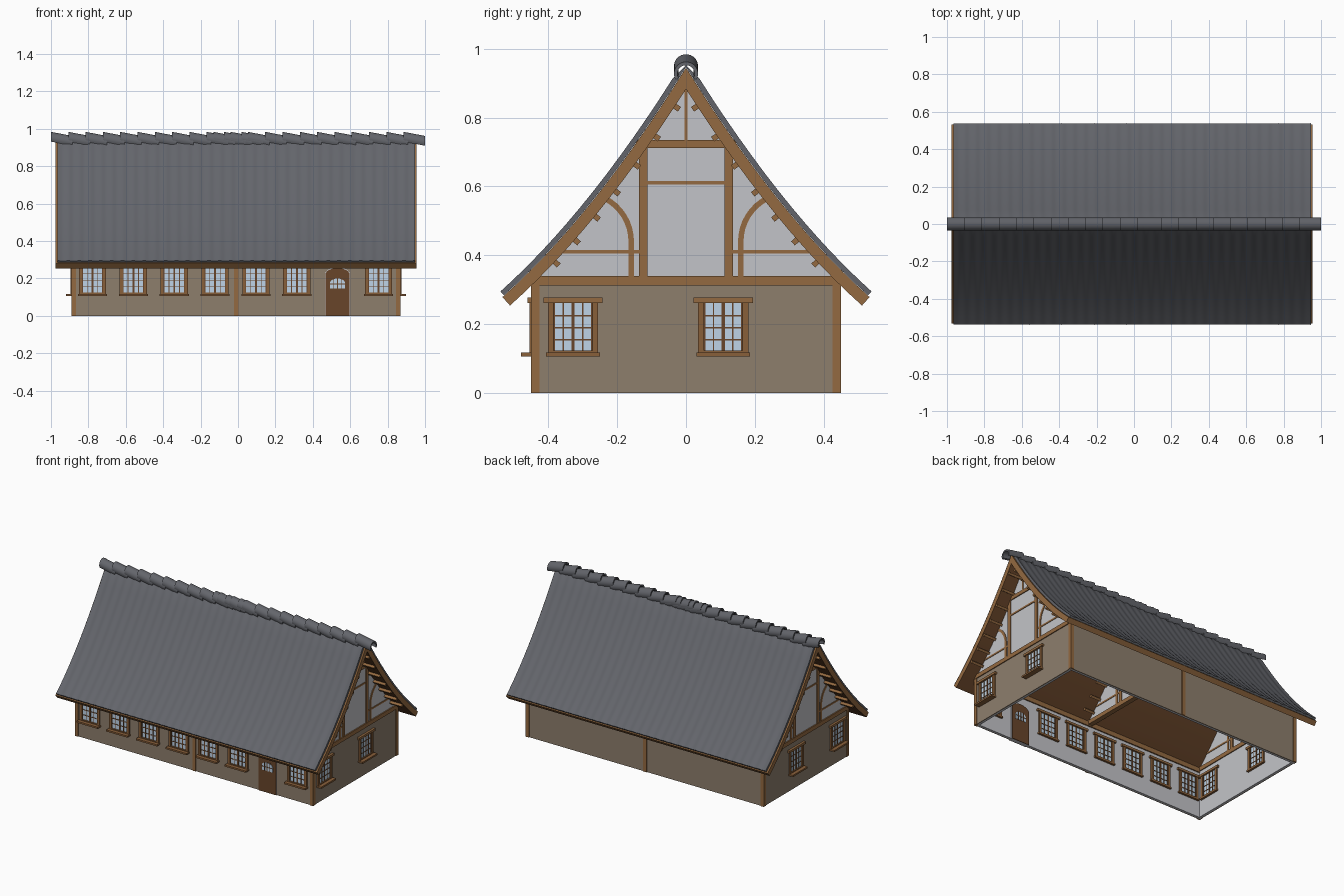
import bpy, bmesh, math
from mathutils import Matrix, Vector

if "Cube" in bpy.data.objects:
    bpy.data.objects.remove(bpy.data.objects["Cube"])


def material(name, rgb):
    m = bpy.data.materials.new(name)
    m.use_nodes = True
    m.diffuse_color = (*rgb, 1)
    m.node_tree.nodes["Principled BSDF"].inputs["Base Color"].default_value = (*rgb, 1)
    return m


SLATE = material("slate", (0.125, 0.13, 0.147))
TIMBER = material("timber", (0.295, 0.142, 0.052))
WINDOW_WOOD = material("window_wood", (0.25, 0.115, 0.042))
DARK = material("dark_wood", (0.14, 0.06, 0.023))
CLAY = material("clay_wall", (0.27, 0.21, 0.152))
PLASTER = material("plaster", (0.545, 0.55, 0.58))
GLASS = material("glass", (0.58, 0.74, 0.90))

CX, HALF_X, HALF_Y = -0.01, 0.875, 0.445
PLATE = 0.34
parts = {}
IDENT = Matrix()


def part(name, mat):
    return parts.setdefault(name, (bmesh.new(), mat))[0]


def box(name, mat, lo, hi, m=IDENT):
    lo, hi = Vector(lo), Vector(hi)
    local = Matrix.Translation((lo + hi) / 2) @ Matrix.Diagonal((*(hi - lo), 1))
    bmesh.ops.create_cube(part(name, mat), size=1, matrix=m @ local)


def loft(name, mat, rings):
    """Joins closed rings of points into a capped solid."""
    bm = part(name, mat)
    vs = [[bm.verts.new(p) for p in ring] for ring in rings]
    n = len(vs[0])
    faces = [bm.faces.new((a[i], a[(i + 1) % n], b[(i + 1) % n], b[i]))
             for a, b in zip(vs, vs[1:]) for i in range(n)]
    faces += [bm.faces.new(vs[0]), bm.faces.new(vs[-1])]
    bmesh.ops.recalc_face_normals(bm, faces=faces)


# Roof curve: height over y, and points offset square to it
def roof_point(y, t):
    s = -1.61 + 1.352 * y
    k = math.hypot(1, s)
    return Vector((y - t * s / k, 0.945 - 1.61 * y + 0.676 * y * y + t / k))


def slope(t, end=0.535, steps=14):
    """One half of the roof section at offset t, from ridge to eave."""
    start = -t * 0.85
    pts = [roof_point(start + (end - start) * i / steps, t) for i in range(steps + 1)]
    pts[0].x = 0
    return [(p.x, min(p.y, 0.952)) for p in pts]


def section(x, lo, hi, end):
    top, low = slope(hi, end), slope(lo, end)
    ring = [(-y, z) for y, z in reversed(top)] + top[1:]
    ring += list(reversed(low)) + [(-y, z) for y, z in low[1:]]
    return [(x, y, z) for y, z in ring]


# Roof: timber deck, dark below, and wavy slate covering
loft("roof_deck", TIMBER, [section(CX + x, -0.033, 0, 0.533) for x in (-0.965, 0.965)])
for f in parts["roof_deck"][0].faces:
    inward = f.normal.y * f.calc_center_median().y < 0
    f.material_index = int(inward and f.normal.z < -0.2)
WAVES, PER = 33, 6
rings = []
for i in range(WAVES * PER + 1):
    w = 0.002 * math.cos(2 * math.pi * i / PER)
    rings.append(section(CX - 0.955 + 1.91 * i / (WAVES * PER), 0.001, 0.014 + w, 0.528))
loft("roof_slates", SLATE, rings)

# Ridge caps: two overlapping runs of tilted round tiles
for start in (-1.0, -0.132):
    for k in range(12):
        rings = []
        for x, z in ((0, 0.949), (0.115, 0.927)):
            arc = [math.radians(-30 + 16 * i) for i in range(16)]
            ring = [(start + k * 0.0925 + x, r * math.cos(a), z + r * math.sin(a))
                    for r, seq in ((0.035, arc), (0.025, arc[::-1])) for a in seq]
            rings.append(ring)
        loft("ridge_tiles", SLATE, rings)

# Walls: plaster inside, clay outside
for s in (-1, 1):
    for name, mat, a, b, top in (("inner_wall", PLASTER, 0.02, 0.006, 0.325),
                                 ("outer_wall", CLAY, 0.006, 0, 0.32)):
        ys = sorted((s * (HALF_Y - a), s * (HALF_Y - b)))
        box(name, mat, (CX - HALF_X, ys[0], 0), (CX + HALF_X, ys[1], top))
        xs = sorted((CX + s * (HALF_X - a), CX + s * (HALF_X - b)))
        box(name, mat, (xs[0], -HALF_Y + b, 0), (xs[1], HALF_Y - b, top))
    # Wall plates and posts
    ys = sorted((s * 0.417, s * 0.447))
    box("wall_plate", TIMBER, (CX - HALF_X, ys[0], 0.305), (CX + HALF_X, ys[1], 0.335))
    for x in (-HALF_X + 0.008, 0, HALF_X - 0.008):
        yp = sorted((s * 0.426, s * 0.45))
        box("corner_posts", TIMBER, (CX + x - 0.012, yp[0], 0), (CX + x + 0.012, yp[1], 0.325))


# Framed gable: plaster panel, timbers and roof blocks
def gable(x, blocks):
    half = [p for p in slope(-0.02) if p[1] > PLATE - 0.01]
    ring = [(-y, z) for y, z in reversed(half)] + half[1:]
    ring += [(half[-1][0], 0.325), (-half[-1][0], 0.325)]
    loft("gable_panels", PLASTER, [[(x + d, y, z) for y, z in ring] for d in (-0.008, 0.008)])

    def beam(y0, y1, z0, z1, d=0.014):
        box("gable_frame", TIMBER, (x - d, y0, z0), (x + d, y1, z1))

    beam(-0.447, 0.447, 0.313, PLATE, 0.016)
    beam(-0.145, 0.145, 0.711, 0.735)
    beam(-0.112, 0.112, 0.605, 0.616, 0.012)
    beam(-0.005, 0.005, 0.735, 0.89, 0.012)
    for s in (-1, 1):
        beam(*sorted((s * 0.112, s * 0.136)), PLATE, 0.711)
        beam(*sorted((s * 0.136, s * 0.38)), 0.405, 0.416, 0.011)
        # Curved brace
        path = [(0, PLATE)] + [(math.radians(8 * i), 0.44) for i in range(9)]
        rings = []
        for a, z in path:
            ring = [(x + d, s * (0.30 - r * math.cos(a)), z + r * math.sin(a))
                    for r, d in ((0.133, -0.012), (0.133, 0.012), (0.149, 0.012), (0.149, -0.012))]
            rings.append(ring)
        loft("curved_braces", TIMBER, rings)
        # Blocks beneath the overhang
        for i in range(7):
            y = 0.06 + 0.0575 * i
            p = roof_point(y, -0.036)
            tilt = math.atan(-1.61 + 1.352 * y) * s
            m = Matrix.Translation((0, s * p.x, p.y)) @ Matrix.Rotation(tilt, 4, "X")
            box("roof_blocks", TIMBER, (min(blocks), -0.008, -0.013), (max(blocks), 0.008, 0.01), m)


for s in (-1, 1):
    wall = CX + s * (HALF_X - 0.01)
    gable(wall, (wall, CX + s * 0.96))
gable(CX, (CX - 0.08, CX + 0.08))


# Window in local axes: x along the wall, y inward, z up
def window(m):
    def piece(name, mat, x0, x1, y0, y1, z0, z1):
        box(name, mat, (x0, y0, z0), (x1, y1, z1), m)

    piece("window_glass", GLASS, -0.06, 0.06, -0.002, 0.022, 0.118, 0.262)
    for s in (-1, 1):
        piece("window_frames", WINDOW_WOOD, *sorted((s * 0.056, s * 0.073)), -0.010, 0.030, 0.11, 0.264)
        piece("window_bars", DARK, *sorted((s * 0.052, s * 0.057)), -0.005, 0.025, 0.12, 0.264)
    piece("window_frames", WINDOW_WOOD, -0.073, 0.073, -0.010, 0.030, 0.114, 0.124)
    piece("window_heads", TIMBER, -0.086, 0.086, -0.015, 0.034, 0.262, 0.277)
    piece("window_sills", WINDOW_WOOD, -0.078, 0.078, -0.034, 0.034, 0.107, 0.118)
    for x, w in ((-0.028, 0.002), (0, 0.005), (0.028, 0.002)):
        piece("window_bars", DARK, x - w, x + w, -0.005, 0.025, 0.12, 0.264)
    for z in (0.155, 0.19, 0.225):
        piece("window_bars", DARK, -0.058, 0.058, -0.005, 0.025, z - 0.002, z + 0.002)


for i in range(8):
    if i != 6:
        window(Matrix.Translation((-0.778 + 0.2185 * i, -HALF_Y, 0)))
for s in (-1, 1):
    for y in (-0.328, 0.108):
        window(Matrix.Translation((CX + s * HALF_X, y, 0)) @ Matrix.Rotation(s * math.pi / 2, 4, "Z"))


# Arched door with a small glazed light
def arched(name, mat, cx, w, z0, z1, rise, y0, y1):
    ring = [(cx - w, z0), (cx + w, z0)]
    ring += [(cx + w * math.cos(a), z1 - rise + rise * math.sin(a))
             for a in (math.pi * i / 12 for i in range(13))]
    loft(name, mat, [[(x, y, z) for x, z in ring] for y in (y0, y1)])


DX = 0.532
arched("door_surround", PLASTER, DX, 0.068, 0, 0.259, 0.038, -HALF_Y - 0.002, -HALF_Y + 0.023)
arched("door", DARK, DX, 0.065, 0, 0.255, 0.035, -HALF_Y - 0.005, -HALF_Y + 0.028)
arched("door_glass", GLASS, DX, 0.040, 0.145, 0.2, 0.025, -HALF_Y - 0.007, -HALF_Y + 0.030)
for x in (-0.02, 0, 0.02):
    box("door_bars", DARK, (DX + x - 0.002, -HALF_Y - 0.009, 0.143), (DX + x + 0.002, -HALF_Y + 0.032, 0.2))
box("door_bars", DARK, (DX - 0.04, -HALF_Y - 0.009, 0.168), (DX + 0.04, -HALF_Y + 0.032, 0.172))

# Turn every part into an object
for name, (bm, mat) in parts.items():
    mesh = bpy.data.meshes.new(name)
    bm.to_mesh(mesh)
    bm.free()
    mesh.materials.append(mat)
    if name == "roof_deck":
        mesh.materials.append(DARK)
    ob = bpy.data.objects.new(name, mesh)
    bpy.context.collection.objects.link(ob)
    if name in ("roof_slates", "ridge_tiles", "curved_braces", "roof_deck"):
        bpy.context.view_layer.objects.active = ob
        ob.select_set(True)
        bpy.ops.object.shade_smooth_by_angle(angle=math.radians(40))
        ob.select_set(False)
